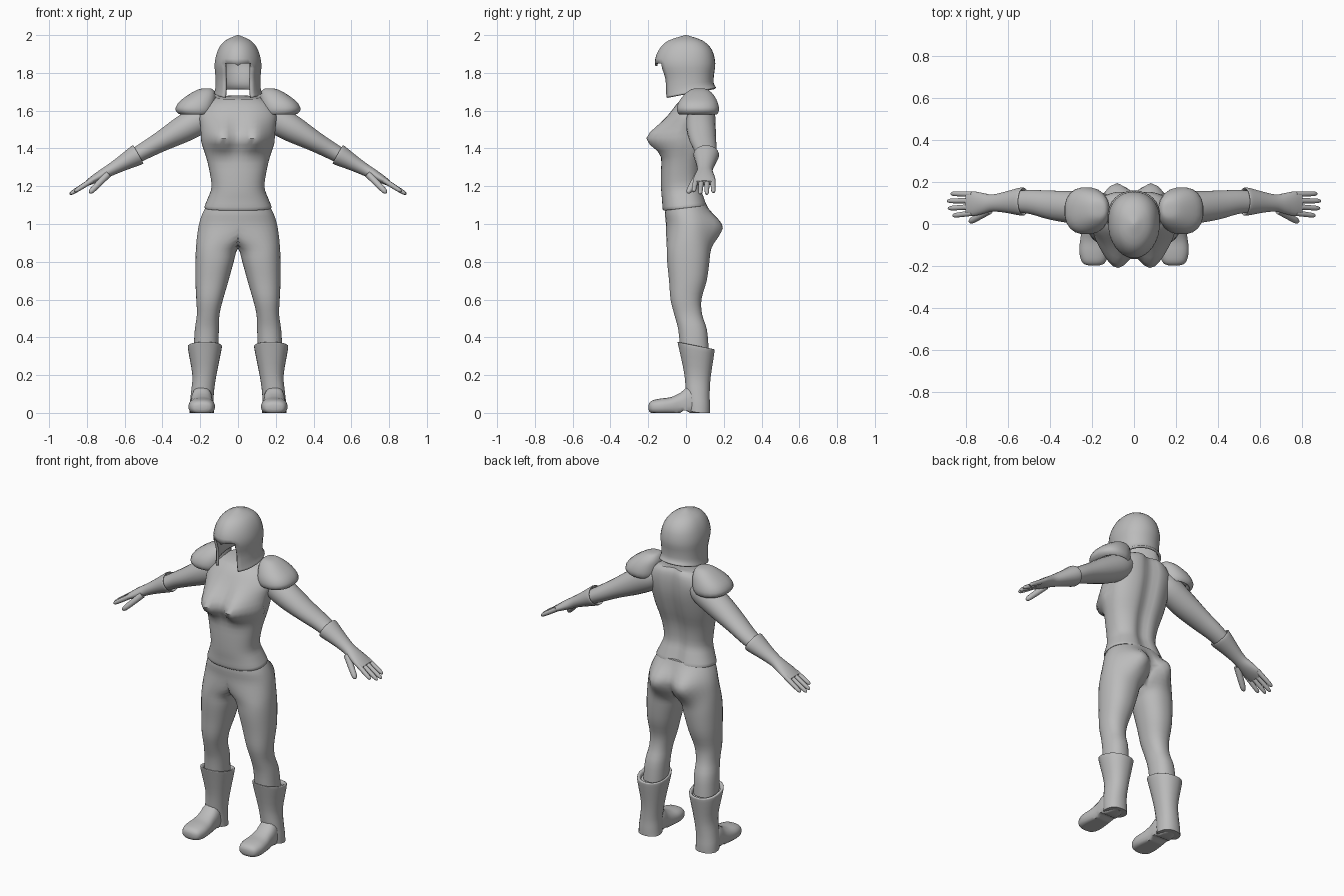
import bpy, bmesh, math
from mathutils import Matrix, Vector

if "Cube" in bpy.data.objects:
    bpy.data.objects.remove(bpy.data.objects["Cube"])

grey = bpy.data.materials.new("plain grey")
grey.use_nodes = True
tone = (0.5, 0.5, 0.5, 1)
grey.diffuse_color = tone
grey.node_tree.nodes["Principled BSDF"].inputs["Base Color"].default_value = tone


def smooth(rows, n):
    """Spline through rows of numbers, with n steps between neighbours."""
    out = []
    for i in range(len(rows) - 1):
        a, b, c, d = (rows[max(0, min(len(rows) - 1, i + k))] for k in (-1, 0, 1, 2))
        for s in range(n):
            t = s / n
            out.append([q + t / 2 * (r - p + t * (2 * p - 5 * q + 4 * r - u + t * (3 * (q - r) + u - p)))
                        for p, q, r, u in zip(a, b, c, d)])
    return out + [list(rows[-1])]


def power(v, p):
    return math.copysign(abs(v) ** p, v)


def finish(name, bm, mirror=False, angle=50):
    mesh = bpy.data.meshes.new(name)
    bm.to_mesh(mesh)
    bm.free()
    ob = bpy.data.objects.new(name, mesh)
    bpy.context.collection.objects.link(ob)
    mesh.materials.append(grey)
    if mirror:
        ob.modifiers.new("both sides", 'MIRROR').merge_threshold = 0.0005
    bpy.ops.object.select_all(action='DESELECT')
    ob.select_set(True)
    bpy.context.view_layer.objects.active = ob
    bpy.ops.object.shade_smooth_by_angle(angle=math.radians(angle))
    return ob


def loft(name, rings, sides=20, n=3, mat=Matrix(), p=1.0, tilt=0, shape=None, mirror=True, seam=False):
    """Skin over elliptic rings (x, y, z, half width, half depth)."""
    bm = bmesh.new()
    loops = []
    for x, y, z, rx, ry in smooth(rings, n):
        loop = []
        for k in range(sides):
            a = math.tau * (k + 0.5) / sides
            dy = ry * power(math.sin(a), p)
            v = mat @ Vector((x + rx * power(math.cos(a), p), y + dy, z + tilt * dy))
            loop.append(bm.verts.new(shape(v) if shape else v))
        loops.append(loop)
    for a, b in zip(loops, loops[1:]):
        for k in range(sides):
            j = (k + 1) % sides
            bm.faces.new((a[k], a[j], b[j], b[k]))
    bm.faces.new(loops[0])
    bm.faces.new(loops[-1])
    bmesh.ops.recalc_face_normals(bm, faces=bm.faces)
    if seam:
        inner = [f for f in bm.faces if all(abs(v.co.x) < 1e-5 for v in f.verts)]
        bmesh.ops.delete(bm, geom=inner, context='FACES')
    return finish(name, bm, mirror)


def bump(v, x, z, wx, low, high):
    """Soft swelling on both sides of the body, with its own lower and upper spread."""
    wz = low if v.z < z else high
    return math.exp(-((abs(v.x) - x) / wx) ** 2 - ((v.z - z) / wz) ** 2)


def chest(v):
    if v.y < 0:
        v.y -= 0.1 * bump(v, 0.08, 1.45, 0.075, 0.06, 0.09)
        v.x *= 1 + 0.08 * bump(v, 0.14, 1.45, 0.1, 0.06, 0.08)
    else:
        v.y -= 0.025 * math.exp(-(v.x / 0.04) ** 2)
    return v


def seat(v):
    v.x = max(v.x, 0)
    if v.y > 0:
        v.y += 0.065 * bump(v, 0.09, 0.99, 0.07, 0.08, 0.07)
    return v


def floor(v):
    v.z = max(v.z, 0.012 if -0.02 < v.y < 0.01 else 0)
    return v


# Upper body
loft("torso", [
    (0, 0, 1.085, 0.165, 0.11), (0, -0.005, 1.09, 0.178, 0.118), (0, -0.015, 1.14, 0.158, 0.112),
    (0, -0.025, 1.2, 0.14, 0.107), (0, -0.02, 1.3, 0.155, 0.112), (0, 0, 1.4, 0.178, 0.125),
    (0, 0.02, 1.5, 0.192, 0.132), (0, 0.035, 1.58, 0.205, 0.125), (0, 0.05, 1.64, 0.17, 0.105),
    (0, 0.06, 1.67, 0.125, 0.08)], sides=48, p=0.85, tilt=0.12, shape=chest, mirror=False)

# Trousers, one leg mirrored and joined along the middle
loft("trousers", [
    (0, 0, 1.11, 0.16, 0.105), (0, 0.005, 1.06, 0.187, 0.117), (0, 0.015, 1.0, 0.207, 0.122),
    (0.06, 0.015, 0.93, 0.158, 0.12), (0.11, 0.013, 0.87, 0.113, 0.115), (0.124, 0.012, 0.8, 0.102, 0.112),
    (0.138, 0.01, 0.7, 0.088, 0.1), (0.15, 0, 0.6, 0.071, 0.082), (0.158, 0.012, 0.52, 0.06, 0.074),
    (0.165, 0.035, 0.44, 0.064, 0.076), (0.17, 0.045, 0.33, 0.065, 0.076)],
    sides=32, p=0.9, shape=seat, seam=True)

# Boots
loft("boot_shaft", [
    (0.174, 0.053, 0.335, 0.07, 0.08), (0.174, 0.053, 0.352, 0.076, 0.085), (0.175, 0.053, 0.355, 0.089, 0.098),
    (0.176, 0.055, 0.33, 0.088, 0.095), (0.178, 0.06, 0.2, 0.064, 0.071), (0.188, 0.062, 0.11, 0.061, 0.064),
    (0.192, 0.066, 0.05, 0.064, 0.062), (0.192, 0.068, 0, 0.066, 0.06)], p=0.9, tilt=-0.2, shape=floor)
loft("boot_foot", [
    (0.192, 0.05, -0.1, 0.045, 0.05), (0.192, 0.055, -0.02, 0.056, 0.085), (0.192, 0.045, 0.03, 0.058, 0.062),
    (0.192, 0.036, 0.08, 0.066, 0.048), (0.192, 0.033, 0.13, 0.07, 0.044), (0.192, 0.031, 0.17, 0.062, 0.038),
    (0.192, 0.03, 0.19, 0.048, 0.028), (0.192, 0.03, 0.198, 0.025, 0.014)],
    mat=Matrix.Rotation(math.pi / 2, 4, 'X'), p=0.8, shape=floor)

# Arms and gloves run straight out and down from the shoulder
along = Matrix.Translation((0.18, 0, 1.565)) @ Matrix.Rotation(math.radians(119.4), 4, 'Y')
loft("arm", [
    (0, 0.08, -0.06, 0.06, 0.06), (0, 0.08, 0, 0.076, 0.075), (0, 0.08, 0.12, 0.073, 0.078),
    (0, 0.09, 0.25, 0.056, 0.07), (0, 0.105, 0.36, 0.046, 0.058), (0, 0.107, 0.45, 0.04, 0.05)], mat=along)
loft("glove_cuff", [
    (0, 0.107, 0.42, 0.045, 0.054), (0, 0.107, 0.402, 0.05, 0.06), (0, 0.107, 0.4, 0.056, 0.067),
    (0, 0.107, 0.42, 0.055, 0.066), (0, 0.104, 0.5, 0.041, 0.05), (0, 0.1, 0.57, 0.032, 0.041),
    (0, 0.098, 0.62, 0.028, 0.05), (0, 0.097, 0.67, 0.022, 0.059), (0, 0.096, 0.71, 0.015, 0.057)], mat=along)


def digit(name, start, end, r):
    start, end = Vector(start), Vector(end)
    way = end - start
    mat = Matrix.Translation(start) @ way.to_track_quat('Z', 'Y').to_matrix().to_4x4()
    size = way.length
    loft(name, [(0, 0, 0, r, r), (0, 0, size * 0.6, r * 0.9, r * 0.9),
                (0, 0, size * 0.9, r * 0.75, r * 0.75), (0, 0, size, r * 0.3, r * 0.3)], sides=10, n=2, mat=mat)


for i, reach in enumerate((0.79, 0.815, 0.82, 0.8)):
    root = along @ Vector((0, 0.052 + 0.03 * i, 0.68))
    tip = along @ Vector((0.006, 0.04 + 0.035 * i, reach))
    digit("finger_%d" % (i + 1), root, tip, 0.014)
digit("thumb", (0.69, 0.065, 1.262), (0.785, 0.01, 1.165), 0.019)

# Shoulder pads
loft("shoulder_pad", [
    (0.215, 0.07, 1.6, 0.07, 0.085), (0.222, 0.064, 1.58, 0.085, 0.1), (0.228, 0.063, 1.605, 0.104, 0.113),
    (0.216, 0.064, 1.645, 0.098, 0.104), (0.19, 0.068, 1.685, 0.072, 0.078),
    (0.172, 0.07, 1.712, 0.04, 0.045), (0.165, 0.07, 1.718, 0.012, 0.014)], p=0.85)


# Open helmet: rows of height, half width, front y, back y and slant
def helmet():
    rows = smooth([(2.0, 0.004, -0.004, 0.004, 0), (1.97, 0.07, -0.095, 0.09, 0), (1.92, 0.107, -0.145, 0.138, 0),
                   (1.85, 0.124, -0.165, 0.155, 0), (1.79, 0.12, -0.14, 0.148, 0.07),
                   (1.745, 0.12, -0.135, 0.147, 0.14), (1.72, 0.127, -0.135, 0.16, 0.2)], 3)
    brow = 9
    gap = math.radians(43)
    front = [gap * k / 4 for k in range(-4, 4)]
    angles = front + [gap + (math.tau - 2 * gap) * k / 24 for k in range(24)]
    bm = bmesh.new()
    grid = []
    for z, rx, y0, y1, slant in rows:
        loop = []
        for a in angles:
            c = math.cos(a)
            x = rx * math.sin(a) * (1 - 0.2 * max(0, c))
            y = (y0 + y1) / 2 - (y1 - y0) / 2 * power(c, 0.75)
            loop.append(bm.verts.new((x, y, z + slant * (y - 0.15))))
        grid.append(loop)
    bm.faces.new(grid[0])
    for i, (a, b) in enumerate(zip(grid, grid[1:])):
        for k in range(len(angles)):
            if i >= brow and k < len(front):
                continue
            j = (k + 1) % len(angles)
            bm.faces.new((a[k], a[j], b[j], b[k]))
    bmesh.ops.delete(bm, geom=[v for v in bm.verts if not v.link_faces], context='VERTS')
    # dip in the middle of the brow
    grid[brow][4].co.z -= 0.012
    bmesh.ops.recalc_face_normals(bm, faces=bm.faces)
    ob = finish("helmet", bm)
    shell = ob.modifiers.new("thickness", 'SOLIDIFY')
    shell.thickness = 0.014
    shell.offset = -1


helmet()
